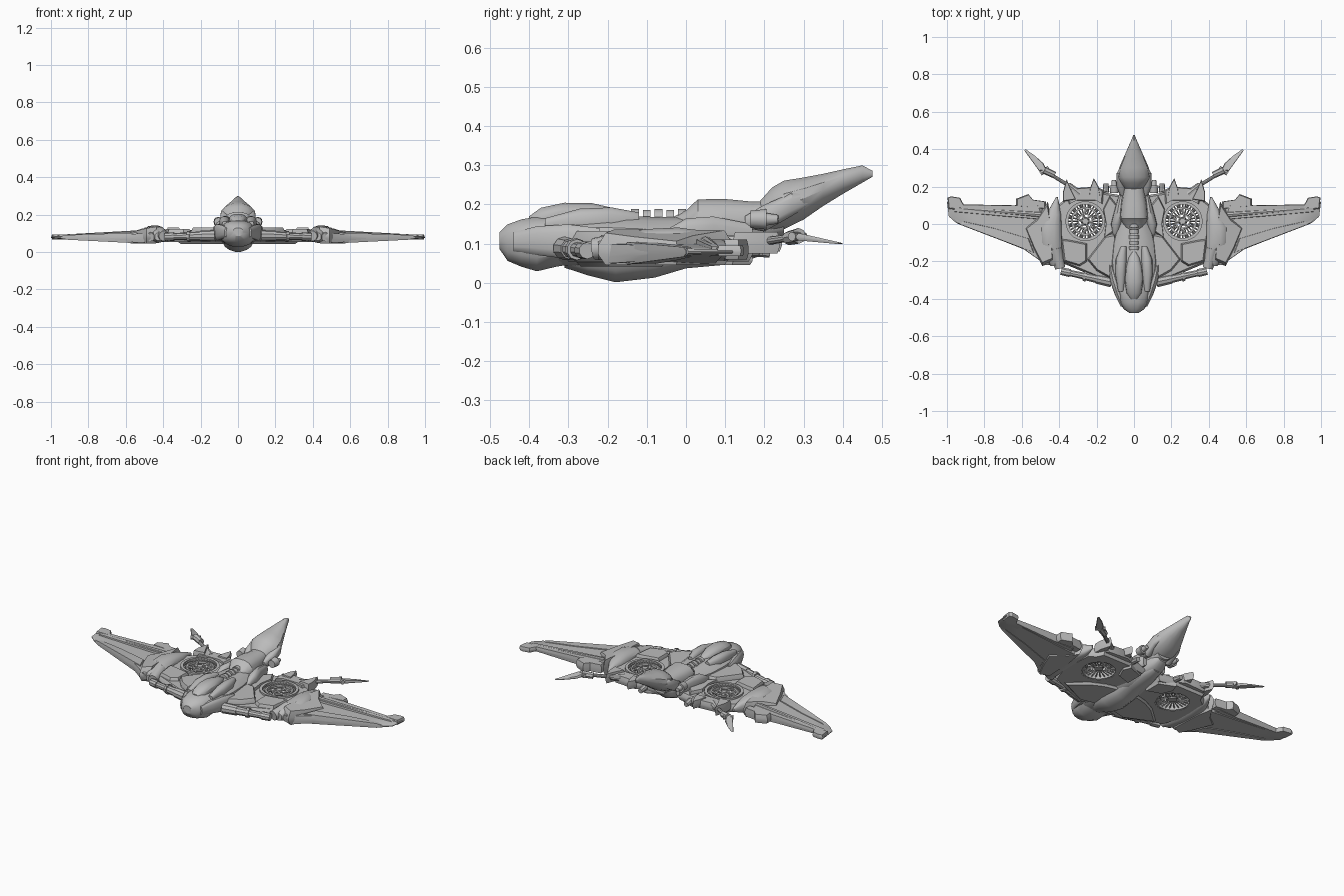
import bpy, bmesh, math
from mathutils import Vector, Matrix

grey = bpy.data.materials.new("hull_grey")
grey.diffuse_color = (0.5, 0.5, 0.5, 1)


def finish(name, bm, mirror):
    bmesh.ops.recalc_face_normals(bm, faces=bm.faces[:])
    me = bpy.data.meshes.new(name)
    bm.to_mesh(me)
    bm.free()
    me.materials.append(grey)
    for p in me.polygons:
        p.use_smooth = True
    me.set_sharp_from_angle(angle=math.radians(32))
    ob = bpy.data.objects.new(name, me)
    bpy.context.collection.objects.link(ob)
    if mirror:
        ob.modifiers.new("mirror", 'MIRROR')
    return ob


def skin(bm, rings):
    rows = [[bm.verts.new(p) for p in r] for r in rings]
    n = len(rows[0])
    for a, b in zip(rows, rows[1:]):
        for i in range(n):
            bm.faces.new((a[i], a[(i + 1) % n], b[(i + 1) % n], b[i]))
    bm.faces.new(rows[0])
    bm.faces.new(rows[-1])


def loft(name, secs, e=0.8, n=14, mirror=False):
    # each section: y, half width, z bottom, z top, optional x centre
    bm = bmesh.new()
    rings = []
    for s in secs:
        y, w, z0, z1 = s[:4]
        cx = s[4] if len(s) > 4 else 0
        ring = []
        for i in range(n):
            a = 2 * math.pi * i / n
            c, d = math.cos(a), math.sin(a)
            ring.append((cx + w * math.copysign(abs(c) ** e, c), y,
                         (z0 + z1) / 2 + (z1 - z0) / 2 * math.copysign(abs(d) ** e, d)))
        rings.append(ring)
    skin(bm, rings)
    return finish(name, bm, mirror)


def slab(name, pts, bot, top, k=0.1, mirror=True):
    # plate with chamfered rim; bot and top are heights or functions of x, y
    bm = bmesh.new()
    h = lambda f, x, y: f(x, y) if callable(f) else f
    cx = sum(p[0] for p in pts) / len(pts)
    cy = sum(p[1] for p in pts) / len(pts)
    rings = [[], [], [], []]
    for x, y in pts:
        ix, iy = x + (cx - x) * k, y + (cy - y) * k
        b, t = h(bot, x, y), h(top, x, y)
        for r, p in zip(rings, ((ix, iy, b), (x, y, b * .65 + t * .35),
                                (x, y, b * .4 + t * .6), (ix, iy, t))):
            r.append(p)
    skin(bm, rings)
    return finish(name, bm, mirror)


def tube(bm, p, q, r1, r2=None, n=12):
    p, q = Vector(p), Vector(q)
    d = q - p
    m = Matrix.Translation((p + q) / 2) @ d.to_track_quat('Z', 'Y').to_matrix().to_4x4()
    bmesh.ops.create_cone(bm, cap_ends=True, segments=n, radius1=r1,
                          radius2=r1 if r2 is None else r2, depth=d.length, matrix=m)


def ring(bm, c, r0, r1, z0, z1, n=40):
    # rectangular-section annulus
    prof = ((r0, z0), (r1, z0), (r1, z1), (r0, z1))
    rows = [[bm.verts.new((c[0] + r * math.cos(a), c[1] + r * math.sin(a), z)) for r, z in prof]
            for a in (2 * math.pi * i / n for i in range(n))]
    for i in range(n):
        a, b = rows[i], rows[(i + 1) % n]
        for j in range(4):
            bm.faces.new((a[j], a[(j + 1) % 4], b[(j + 1) % 4], b[j]))


# --- fuselage ---
loft("nose", [(-.475, .025, .085, .13), (-.455, .055, .055, .15), (-.42, .078, .04, .163),
              (-.38, .088, .028, .17), (-.33, .10, .04, .17), (-.27, .09, .05, .165)])
loft("forward_hull", [(-.37, .085, .05, .165), (-.3, .115, .042, .172), (-.2, .125, .035, .175),
                      (-.1, .115, .035, .17), (0, .09, .04, .168), (.1, .07, .05, .165),
                      (.2, .05, .075, .16), (.24, .03, .11, .15)])
loft("keel", [(-.31, .04, .038, .08), (-.25, .07, .018, .09), (-.18, .08, 0, .1), (-.08, .075, .012, .1),
              (0, .06, .036, .1), (.13, .05, .048, .1), (.19, .03, .068, .1)], e=1.1)
loft("canopy", [(-.4, .02, .14, .17), (-.37, .04, .13, .192), (-.31, .048, .13, .205),
                (-.24, .045, .13, .204), (-.18, .03, .13, .19), (-.15, .012, .14, .178)])
loft("canopy_side_shell", [(-.36, .015, .13, .165, .07), (-.27, .028, .12, .19, .072),
                           (-.19, .03, .12, .193, .068), (-.12, .016, .12, .18, .055)], mirror=True)
loft("cheek_plate", [(-.44, .012, .08, .13, .06), (-.38, .022, .07, .145, .08),
                     (-.3, .025, .06, .15, .105), (-.22, .01, .07, .14, .125)], mirror=True)

# --- segmented neck along the spine ---
bm = bmesh.new()
for i in range(5):
    y = -.14 + i * .03
    tube(bm, (0, y, .16), (0, y + .02, .16), .028 - .002 * (i % 2), n=14)
finish("neck_segments", bm, False)

# --- rear dorsal body and raised tail ---
loft("dorsal_body", [(-.03, .035, .13, .17), (.0, .06, .11, .185), (.03, .075, .1, .214),
                     (.1, .07, .09, .215), (.17, .058, .1, .208), (.25, .045, .12, .21)])
loft("dorsal_flank", [(-.06, .012, .09, .13, .1), (0, .028, .08, .165, .095), (.07, .025, .08, .17, .08),
                      (.17, .012, .09, .15, .065)], mirror=True)
loft("tail_fin", [(.18, .045, .115, .20), (.22, .075, .125, .245), (.25, .09, .135, .262),
                  (.3, .08, .16, .27), (.35, .058, .195, .279), (.4, .036, .226, .29),
                  (.45, .014, .255, .30), (.475, .004, .27, .286)], e=.95)
loft("tail_cheek", [(.15, .012, .14, .17, .06), (.2, .025, .13, .2, .07), (.27, .018, .17, .23, .075),
                    (.32, .006, .2, .23, .06)], mirror=True)

# --- small rear thrusters ---
bm = bmesh.new()
tube(bm, (.105, .165, .162), (.105, .205, .162), .022, .026)
tube(bm, (.105, .205, .162), (.108, .235, .162), .016, .011)
tube(bm, (.04, .185, .15), (.11, .185, .16), .012)
tube(bm, (.15, .17, .085), (.15, .215, .078), .018, .014, 8)
finish("rear_thruster", bm, True)

# --- inner wing with fan opening ---
C = (.26, .015)
inner = slab("inner_wing", [(.05, -.3), (.13, -.315), (.38, -.21), (.42, -.1), (.41, .1), (.37, .13),
                            (.35, .17), (.17, .17), (.05, .15)], .055, .105, .05, False)
bm = bmesh.new()
tube(bm, (*C, -.1), (*C, .3), .098, n=40)
cutter = finish("fan_cutter", bm, False)
cutter.hide_render = True
mod = inner.modifiers.new("fan_hole", 'BOOLEAN')
mod.object = cutter
mod.operation = 'DIFFERENCE'
bpy.context.view_layer.objects.active = inner
bpy.ops.object.modifier_apply(modifier="fan_hole")
bpy.data.objects.remove(cutter)
inner.modifiers.new("mirror", 'MIRROR')

# --- lift fan: rims, teeth, curved spokes and hub ---
bm = bmesh.new()
ring(bm, C, .09, .106, .056, .116)
ring(bm, C, .066, .076, .092, .108)
ring(bm, C, .034, .042, .092, .106)
tube(bm, (*C, .066), (*C, .112), .024, .016, 16)
polar = lambda r, a, z: (C[0] + r * math.cos(a), C[1] + r * math.sin(a), z)
for i in range(36):
    a = i * math.pi / 18
    tube(bm, polar(.074, a, .104), polar(.094, a, .108), .0035, n=4)
for i in range(24):
    a = i * math.pi / 12
    tube(bm, polar(.035, a, .068), polar(.094, a, .068), .004, n=4)
for i in range(6):
    a = i * math.pi / 3
    tube(bm, polar(.015, a, .1), polar(.04, a + .25, .1), .008, n=6)
    tube(bm, polar(.04, a + .25, .1), polar(.07, a + .75, .1), .007, n=6)
finish("lift_fan", bm, True)

# --- plates on the inner wing, above and below ---
slab("shoulder_plate", [(.1, -.05), (.15, -.06), (.25, -.19), (.2, -.25), (.13, -.29), (.1, -.2)], .08, .132)
slab("front_panel", [(.25, -.2), (.29, -.225), (.375, -.2), (.39, -.08), (.35, -.085), (.25, -.105)], .08, .122, .12)
slab("fan_inner_guard", [(.09, -.03), (.16, -.08), (.15, 0), (.165, .08), (.13, .15), (.09, .1)], .08, .122)
slab("rear_panel", [(.165, .105), (.2, .125), (.31, .125), (.35, .105), (.36, .16), (.34, .19), (.2, .2), (.16, .18)], .07, .118)
slab("rear_spike_inner", [(.18, .15), (.24, .15), (.235, .19), (.215, .245), (.19, .2)], .08, .125)
slab("rear_spike_outer", [(.31, .13), (.38, .12), (.38, .17), (.36, .24), (.34, .19)], .075, .13)
slab("belly_plate", [(.06, -.26), (.15, -.28), (.32, -.2), (.22, -.11), (.14, -.07), (.06, -.05)], .042, .075)
slab("belly_rear_plate", [(.06, .02), (.15, .05), (.18, .12), (.16, .17), (.06, .13)], .045, .075)

# --- stepped barrels along the leading edge ---
bm = bmesh.new()
A, B = Vector((.12, -.31, .088)), Vector((.39, -.252, .082))
for t0, t1, r in ((0, .3, .03), (.28, .5, .024), (.5, .56, .029), (.55, .82, .019), (.82, 1, .023)):
    tube(bm, A.lerp(B, t0), A.lerp(B, t1), r, r * .92, 10)
finish("leading_edge_barrel", bm, True)

# --- wing-root nacelles ---
loft("nacelle", [(-.225, .03, .06, .105, .415), (-.19, .045, .052, .122, .425), (-.1, .062, .048, .138, .445),
                 (-.02, .06, .048, .142, .445), (.05, .042, .052, .132, .43), (.1, .022, .06, .118, .42),
                 (.145, .004, .08, .1, .412)], mirror=True)
bm = bmesh.new()
tube(bm, (.395, -.235, .086), (.42, -.13, .1), .028, .036, 14)
tube(bm, (.47, -.215, .08), (.455, -.1, .1), .024, .038, 10)
finish("nacelle_intake", bm, True)
slab("nacelle_shell", [(.43, -.2), (.49, -.225), (.535, -.14), (.585, -.02), (.52, .03), (.46, .12), (.44, .0)],
     .045, lambda x, y: .136 - max(0, x - .45) * .22, .12)

# --- outer wings ---
taper = lambda r, t: (lambda x, y: r + (t - r) * (x - .45) / .55)
slab("outer_wing", [(.42, -.16), (.49, -.205), (.59, -.135), (.78, -.06), (.95, .005), (.99, .04), (1.0, .12),
                    (.92, .1), (.6, .085), (.45, .08)], taper(.048, .072), taper(.1, .086), .06)
slab("trailing_flap", [(.46, .02), (.7, .04), (.97, .065), (.98, .1), (.92, .105), (.64, .1), (.5, .11)],
     taper(.055, .07), taper(.112, .092), .08)
slab("flap_root_block", [(.47, .08), (.52, .085), (.63, .095), (.63, .135), (.565, .16), (.54, .13), (.47, .12)],
     .06, .11)
slab("wing_tip_block", [(.9, .085), (.99, .08), (.997, .14), (.98, .148), (.93, .14)], .068, .095)
slab("leading_slat", [(.52, -.16), (.6, -.13), (.94, .0), (.93, .02), (.75, -.02), (.55, -.08)],
     taper(.044, .069), taper(.106, .089), .1)
bm = bmesh.new()
tube(bm, (.5, .05, .1), (.97, .085, .084), .018, .008, 10)
finish("wing_spar", bm, True)

# --- trailing arms with blades ---
bm = bmesh.new()
tube(bm, (.29, .16, .1), (.35, .21, .105), .022, .014, 10)
tube(bm, (.34, .2, .105), (.47, .28, .118), .011, .009, 10)
tube(bm, (.425, .262, .114), (.48, .288, .12), .018, .02, 8)
tube(bm, (.455, .3, .118), (.5, .27, .118), .012, .012, 8)
finish("trailing_arm", bm, True)
slab("arm_blade", [(.465, .285), (.505, .28), (.53, .315), (.586, .392), (.58, .4), (.53, .365), (.485, .325)],
     lambda x, y: .108 - (y - .28) * .08, lambda x, y: .127 - (y - .28) * .2, .12)
